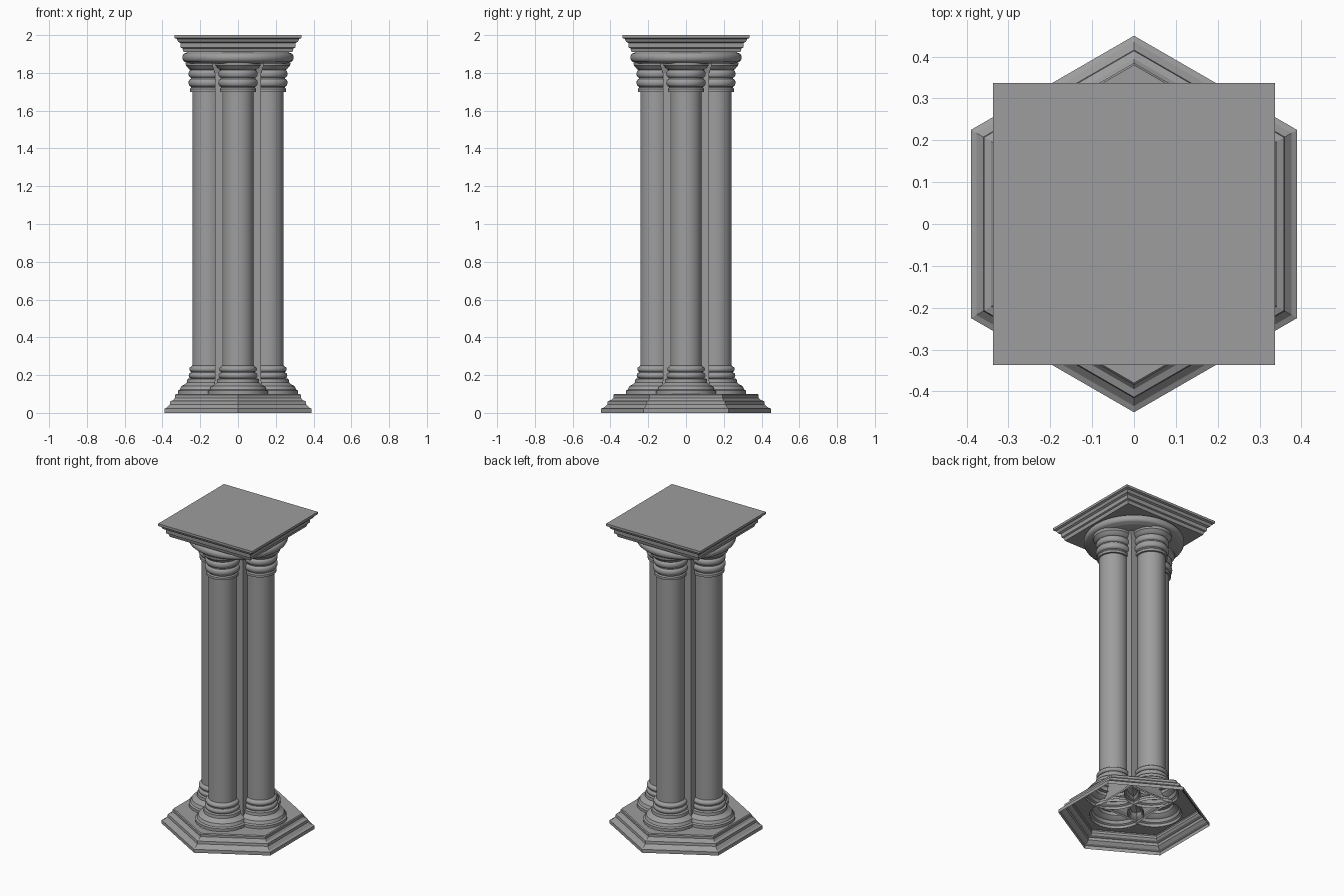
import bpy, bmesh, math

if "Cube" in bpy.data.objects:
    bpy.data.objects.remove(bpy.data.objects["Cube"])

stone = bpy.data.materials.new("grey_stone")
stone.diffuse_color = (0.34, 0.34, 0.345, 1)
stone.use_nodes = True
stone.node_tree.nodes["Principled BSDF"].inputs["Base Color"].default_value = stone.diffuse_color


def finish(name, bm, smooth):
    bmesh.ops.remove_doubles(bm, verts=bm.verts, dist=1e-5)
    bmesh.ops.dissolve_degenerate(bm, edges=bm.edges, dist=1e-6)
    me = bpy.data.meshes.new(name)
    bm.to_mesh(me)
    bm.free()
    me.materials.append(stone)
    ob = bpy.data.objects.new(name, me)
    bpy.context.collection.objects.link(ob)
    if smooth:
        bpy.ops.object.select_all(action='DESELECT')
        ob.select_set(True)
        bpy.context.view_layer.objects.active = ob
        bpy.ops.object.shade_smooth_by_angle(angle=math.radians(35))
    return ob


def lathe(name, profile, n, phase=0.0, centre=(0, 0), smooth=True, scale=1.0):
    """Sweep (radius, z) points, listed bottom to top, round an n-sided loop."""
    bm = bmesh.new()
    rings = []
    for r, z in profile:
        rings.append([bm.verts.new((centre[0] + scale * r * math.cos(phase + 2 * math.pi * i / n),
                                    centre[1] + scale * r * math.sin(phase + 2 * math.pi * i / n), z))
                      for i in range(n)])
    for a, b in zip(rings, rings[1:]):
        for i in range(n):
            j = (i + 1) % n
            bm.faces.new((a[i], a[j], b[j], b[i]))
    return finish(name, bm, smooth)


def bead(r, bulge, z0, z1, n=6):
    """Half-round moulding points."""
    return [(r + bulge * math.sin(math.pi * k / n),
             (z0 + z1) / 2 - (z1 - z0) / 2 * math.cos(math.pi * k / n)) for k in range(n + 1)]


COL, FOOT, TOP = 0.158, 0.16, 0.10

# Stepped hexagonal base, open underneath
lathe("hexagonal_base",
      [(0.45, 0), (0.45, 0.022), (0.435, 0.028), (0.416, 0.045), (0.414, 0.062),
       (0.395, 0.068), (0.385, 0.08), (0.385, 0.094), (0.380, TOP)],
      6, math.pi / 2, smooth=False)

# Top of the base, open where the four column feet stand
bm = bmesh.new()
N = 240
inner, outer = [], []
for i in range(N):
    t = 2 * math.pi * i / N
    a = (t + math.pi / 4) % (math.pi / 2) - math.pi / 4
    ri = COL * math.cos(a) + math.sqrt(FOOT ** 2 - (COL * math.sin(a)) ** 2)
    h = t % (math.pi / 3)
    h = (t + math.pi / 6) % (math.pi / 3) - math.pi / 6
    ro = 0.380 * math.cos(math.pi / 6) / math.cos(h)
    inner.append(bm.verts.new((ri * math.cos(t), ri * math.sin(t), TOP)))
    outer.append(bm.verts.new((ro * math.cos(t), ro * math.sin(t), TOP)))
for i in range(N):
    j = (i + 1) % N
    bm.faces.new((inner[i], outer[i], outer[j], inner[j]))
finish("base_top", bm, False)

# Four round columns with moulded feet and capitals
shaft = [(FOOT, TOP), (FOOT, 0.118), (0.150, 0.124), (0.142, 0.142), (0.125, 0.150),
         (0.112, 0.162), (0.110, 0.180)]
shaft += bead(0.092, 0.011, 0.183, 0.213) + bead(0.090, 0.010, 0.218, 0.245)
shaft += [(0.084, 0.25), (0.084, 1.70), (0.096, 1.70), (0.096, 1.715), (0.090, 1.722)]
shaft += bead(0.092, 0.012, 1.728, 1.768) + bead(0.092, 0.012, 1.775, 1.815)
shaft += [(0.100, 1.818), (0.108, 1.828), (0.118, 1.838), (0.120, 1.855)]
for i, side in enumerate(("right", "back", "left", "front")):
    c = (COL * math.cos(i * math.pi / 2), COL * math.sin(i * math.pi / 2))
    lathe(side + "_column", shaft, 48, centre=c)

# Square core whose corners show between the columns
lathe("square_core",
      [(0.150, TOP), (0.150, 0.112), (0.135, 0.125), (0.125, 0.15), (0.123, 0.17),
       (0.123, 1.80), (0.135, 1.835), (0.14, 1.855)],
      4, math.pi / 4, smooth=False, scale=math.sqrt(2))

# Round capital dish
lathe("round_capital",
      [(0, 1.85), (0.262, 1.85), (0.268, 1.853)] + bead(0.275, 0.020, 1.857, 1.905, 8)
      + [(0.265, 1.915)], 64)

# Square moulded slab on top
lathe("square_slab",
      [(0, 1.91), (0.288, 1.91), (0.294, 1.93), (0.303, 1.934), (0.305, 1.958),
       (0.317, 1.964), (0.325, 1.98), (0.337, 1.985), (0.337, 2.0), (0, 2.0)],
      4, math.pi / 4, smooth=False, scale=math.sqrt(2))
